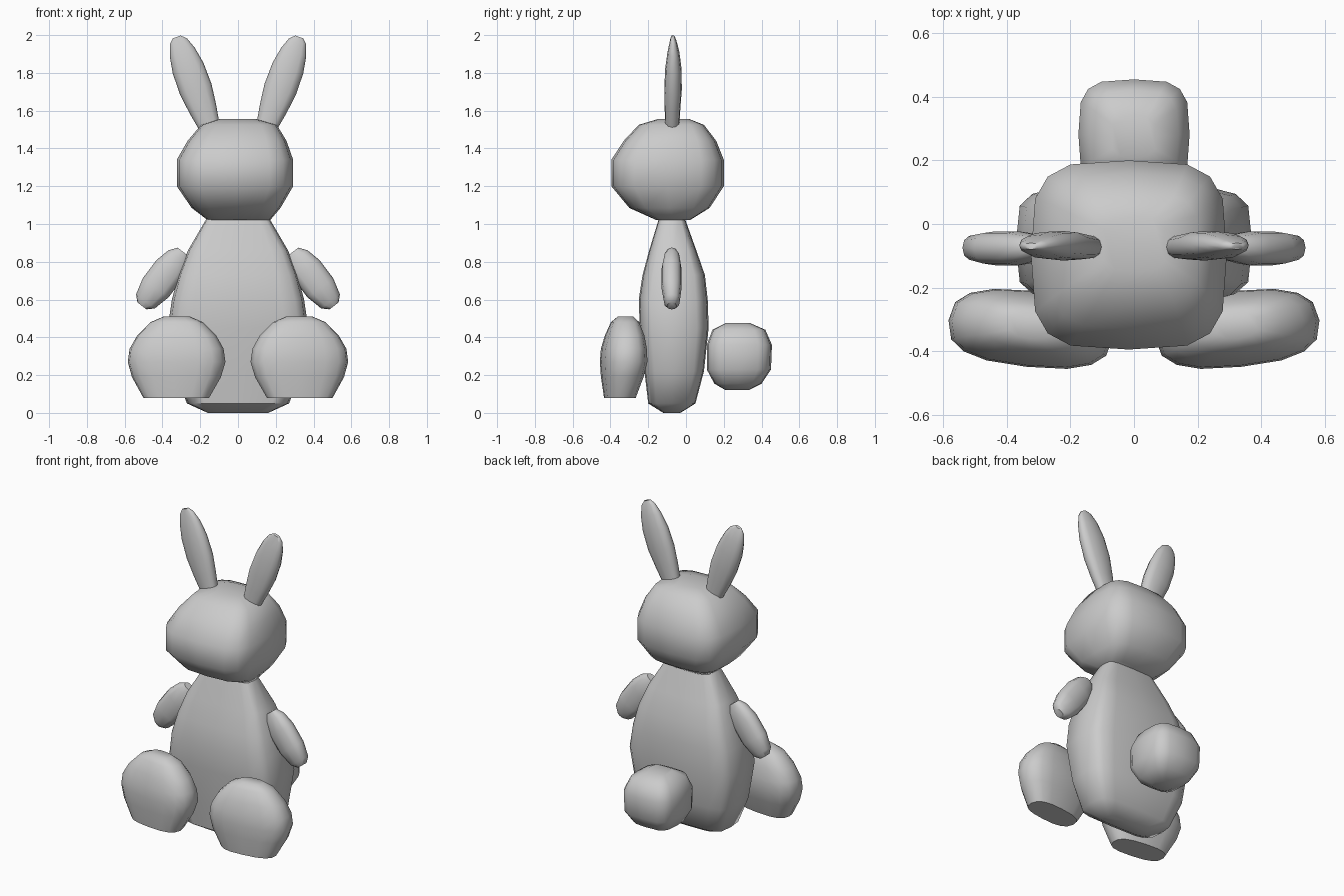
import bpy, bmesh
from math import cos, sin, tau, radians, copysign
from mathutils import Matrix

def power(v, p):
    return copysign(abs(v) ** p, v) if abs(v) > 1e-6 else 0.0

def loft(name, rings, n=3.0, sides=16, place=Matrix(), mirror=False):
    """Skin of rounded-box rings; each ring is (z, y_min, y_max, half_width, centre_x)."""
    bm = bmesh.new()
    loops = []
    for z, y0, y1, rx, cx in rings:
        loops.append([bm.verts.new((cx + rx * power(cos(tau * i / sides), 2 / n),
                                    (y0 + y1) / 2 + (y1 - y0) / 2 * power(sin(tau * i / sides), 2 / n), z))
                      for i in range(sides)])
    for a, b in zip(loops, loops[1:]):
        for i in range(sides):
            j = (i + 1) % sides
            bm.faces.new((a[i], a[j], b[j], b[i]))
    bm.faces.new(loops[0][::-1])
    bm.faces.new(loops[-1])
    bm.transform(place)
    bmesh.ops.recalc_face_normals(bm, faces=bm.faces)
    for f in bm.faces:
        f.smooth = True
    me = bpy.data.meshes.new(name)
    bm.to_mesh(me)
    bm.free()
    me.set_sharp_from_angle(angle=radians(50))
    ob = bpy.data.objects.new(name, me)
    bpy.context.collection.objects.link(ob)
    if mirror:
        ob.modifiers.new("mirror", 'MIRROR').use_mirror_merge = False
    return ob

# Pear-shaped body
loft("body", [
    (0.00, -0.12, -0.03, 0.16, 0), (0.05, -0.20, 0.05, 0.27, 0),
    (0.22, -0.22, 0.095, 0.34, 0), (0.45, -0.245, 0.12, 0.372, 0),
    (0.60, -0.25, 0.115, 0.35, 0), (0.73, -0.23, 0.10, 0.315, 0),
    (0.86, -0.195, 0.055, 0.265, 0), (1.04, -0.14, -0.01, 0.16, 0)], n=4.6)

# Head
loft("head", [
    (1.02, -0.155, 0.02, 0.165, 0.005), (1.085, -0.30, 0.125, 0.235, -0.01),
    (1.20, -0.395, 0.20, 0.308, -0.016), (1.34, -0.395, 0.20, 0.308, -0.016),
    (1.44, -0.33, 0.16, 0.262, -0.005), (1.525, -0.25, 0.095, 0.20, 0.005),
    (1.555, -0.15, 0.02, 0.10, 0.0)], n=3.7)

# Tail
loft("tail", [
    (0.12, 0.21, 0.33, 0.06, 0), (0.155, 0.15, 0.40, 0.13, 0),
    (0.23, 0.11, 0.45, 0.172, 0), (0.36, 0.11, 0.455, 0.175, 0),
    (0.44, 0.14, 0.42, 0.14, 0), (0.475, 0.21, 0.34, 0.07, 0)], n=3.6)

# Feet, turned slightly outward
foot_place = Matrix.Translation((0.325, -0.33, 0)) @ Matrix.Rotation(radians(6), 4, 'Z')
loft("feet", [
    (0.08, -0.10, 0.06, 0.175, 0), (0.19, -0.115, 0.10, 0.237, 0),
    (0.27, -0.12, 0.12, 0.26, 0), (0.34, -0.115, 0.117, 0.25, 0),
    (0.41, -0.095, 0.105, 0.21, 0), (0.48, -0.065, 0.08, 0.14, 0),
    (0.51, -0.03, 0.05, 0.07, 0)], n=2.7, place=foot_place, mirror=True)

# Arms, splayed out from the shoulders
arm_place = Matrix.Translation((0.40, -0.075, 0.71)) @ Matrix.Rotation(radians(-37), 4, 'Y')
loft("arms", [
    (-0.18, -0.025, 0.025, 0.03, 0), (-0.15, -0.042, 0.042, 0.062, 0),
    (-0.06, -0.055, 0.052, 0.085, 0), (0.06, -0.055, 0.052, 0.085, 0),
    (0.14, -0.042, 0.042, 0.065, 0), (0.18, -0.025, 0.025, 0.035, 0)],
    n=2.5, sides=12, place=arm_place, mirror=True)

# Ears
ear_place = Matrix.Translation((0.155, -0.07, 1.525)) @ Matrix.Rotation(radians(20), 4, 'Y')
loft("ears", [
    (0.0, -0.04, 0.035, 0.058, 0), (0.09, -0.043, 0.04, 0.074, 0),
    (0.20, -0.045, 0.048, 0.088, 0), (0.32, -0.04, 0.046, 0.086, 0),
    (0.41, -0.028, 0.035, 0.070, 0), (0.47, -0.016, 0.02, 0.048, 0),
    (0.495, -0.01, 0.01, 0.022, 0)], n=2.5, sides=12, place=ear_place, mirror=True)
